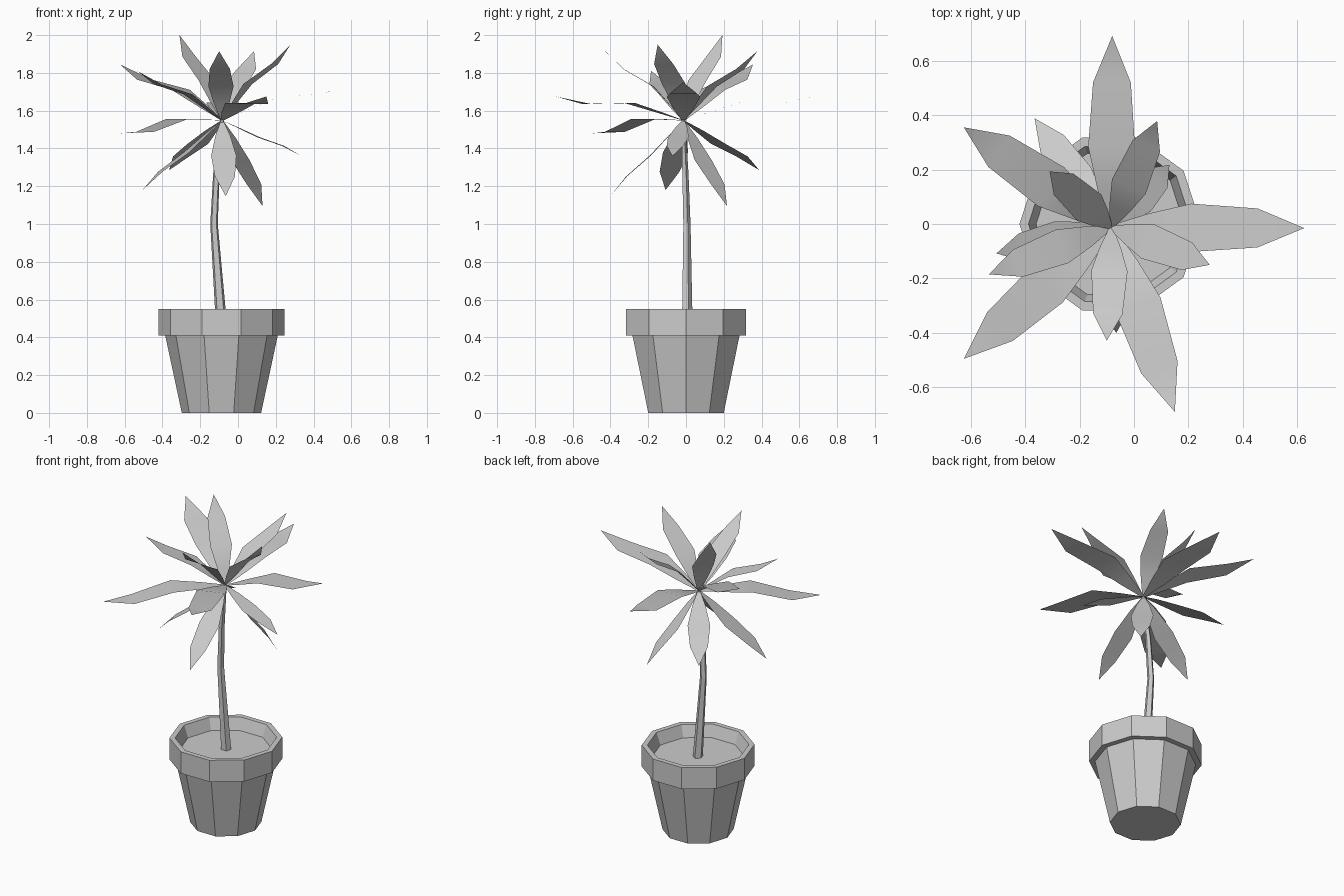
import bpy, bmesh
from math import cos, sin, tau
from mathutils import Vector

cube = bpy.data.objects.get("Cube")
if cube:
    bpy.data.objects.remove(cube, do_unlink=True)

grey = bpy.data.materials.new("plain_grey")
grey.use_nodes = True
grey.diffuse_color = (0.6, 0.6, 0.6, 1)
grey.node_tree.nodes["Principled BSDF"].inputs["Base Color"].default_value = (0.6, 0.6, 0.6, 1)


def finish(bm, name, smooth=False):
    mesh = bpy.data.meshes.new(name)
    for face in bm.faces:
        face.smooth = smooth
    bm.to_mesh(mesh)
    bm.free()
    mesh.materials.append(grey)
    obj = bpy.data.objects.new(name, mesh)
    bpy.context.collection.objects.link(obj)
    return obj


def stacked_rings(name, rings, sides, turn=0.0):
    """Skin a closed tube through (x, y, z, radius) rings and cap its ends."""
    bm = bmesh.new()
    loops = []
    for x, y, z, r in rings:
        loops.append([bm.verts.new((x + r * cos(turn + tau * i / sides),
                                    y + r * sin(turn + tau * i / sides), z))
                      for i in range(sides)])
    for low, high in zip(loops, loops[1:]):
        for i in range(sides):
            j = (i + 1) % sides
            bm.faces.new((low[i], low[j], high[j], high[i]))
    bm.faces.new(loops[0][::-1])
    bm.faces.new(loops[-1])
    return finish(bm, name)


# Ten-sided pot: tapered body, overhanging rim, sloped lip down to the soil
POT_X = -0.0875
pot_profile = [(0.21, 0), (0.298, 0.41), (0.333, 0.41),
               (0.333, 0.55), (0.30, 0.55), (0.272, 0.475)]
stacked_rings("flower_pot", [(POT_X, 0, z, r) for r, z in pot_profile], 10)

# Bent, tapering stem
stacked_rings("stem", [(-0.088, 0.004, 0.47, 0.031), (-0.127, 0.003, 1.0, 0.021),
                       (-0.114, -0.005, 1.27, 0.018), (-0.084, -0.015, 1.55, 0.011)],
              5, turn=tau / 20)

# Leaves: stations are (fraction of length, lift, half width), all relative to length
HUB = Vector((-0.084, -0.013, 1.548))
ARCHED = [(0, 0, 0.012), (0.2, 0.026, 0.07), (0.43, 0.053, 0.12), (0.755, -0.012, 0.097)]
DROOPED = [(0, 0, 0.012), (0.2, 0, 0.07), (0.46, -0.005, 0.12), (0.76, 0.02, 0.095)]


def leaf(name, tip, stations):
    chord = Vector(tip) - HUB
    length = chord.length
    side = Vector((-chord.y, chord.x, 0)).normalized()
    lift = chord.cross(side).normalized()
    bm = bmesh.new()
    pairs = []
    for t, h, w in stations:
        mid = HUB + chord * t + lift * h * length
        pairs.append([bm.verts.new(mid + side * w * length * s) for s in (-1, 1)])
    for a, b in zip(pairs, pairs[1:]):
        bm.faces.new((a[0], b[0], b[1], a[1]))
    end = bm.verts.new(tip)
    bm.faces.new((pairs[-1][0], end, pairs[-1][1]))
    finish(bm, name, smooth=True)


tiers = {
    "spreading_leaf": (ARCHED, [(-0.08, 0.69, 1.68), (0.625, -0.015, 1.75), (0.15, -0.69, 1.675),
                                (-0.625, -0.495, 1.48), (-0.625, 0.355, 1.845)]),
    "upright_leaf": (ARCHED, [(0.085, 0.378, 1.915), (0.278, -0.15, 1.95), (-0.1, -0.428, 1.915),
                              (-0.533, -0.185, 1.81), (-0.31, 0.193, 2.0)]),
    "drooping_leaf": (DROOPED, [(0.13, 0.217, 1.095), (-0.065, -0.4, 1.148), (-0.505, -0.108, 1.18),
                                (-0.365, 0.388, 1.285), (0.335, -0.072, 1.36)]),
}
for tier, (stations, tips) in tiers.items():
    for number, tip in enumerate(tips, 1):
        leaf(f"{tier}_{number}", tip, stations)
